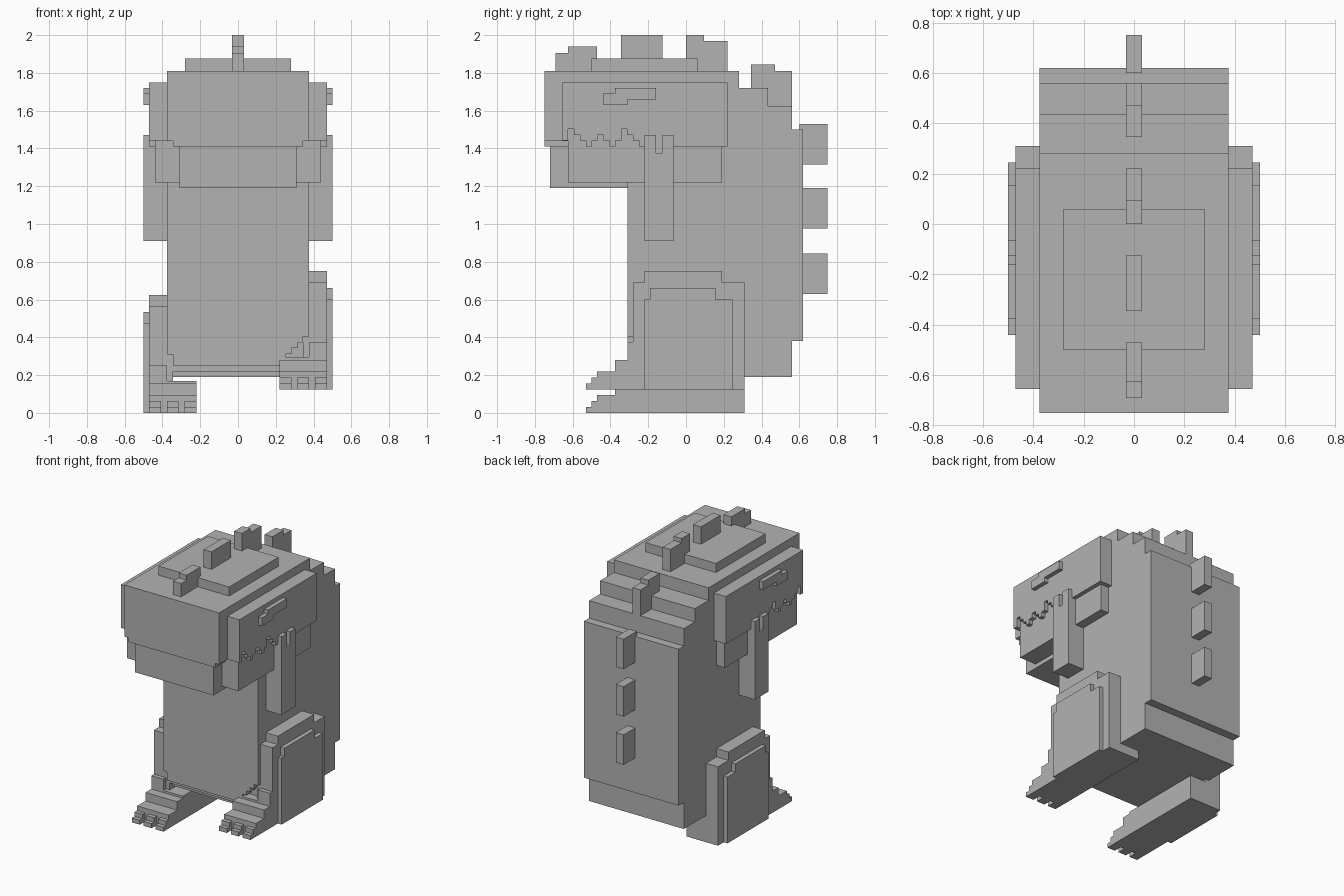
import bpy
import bmesh
from mathutils import Vector

cube = bpy.data.objects.get("Cube")
if cube:
    bpy.data.objects.remove(cube, do_unlink=True)

V = 1 / 32  # block size

grey = bpy.data.materials.new("plain grey")
grey.use_nodes = True
grey.diffuse_color = (0.45, 0.45, 0.45, 1)
grey.node_tree.nodes["Principled BSDF"].inputs["Base Color"].default_value = (0.45, 0.45, 0.45, 1)


def finish(name, bm):
    bmesh.ops.recalc_face_normals(bm, faces=bm.faces)
    mesh = bpy.data.meshes.new(name)
    bm.to_mesh(mesh)
    bm.free()
    mesh.materials.append(grey)
    obj = bpy.data.objects.new(name, mesh)
    bpy.context.collection.objects.link(obj)
    return obj


def slab(name, axis, outline, lo, hi):
    """Extrude an outline along x (outline in y, z) or y (outline in x, z)."""
    bm = bmesh.new()
    if axis == "x":
        points, step = [(lo, a, b) for a, b in outline], Vector((hi - lo, 0, 0))
    else:
        points, step = [(a, lo, b) for a, b in outline], Vector((0, hi - lo, 0))
    face = bm.faces.new([bm.verts.new(p) for p in points])
    new = bmesh.ops.extrude_face_region(bm, geom=[face])["geom"]
    bmesh.ops.translate(bm, vec=step, verts=[v for v in new if isinstance(v, bmesh.types.BMVert)])
    return finish(name, bm)


def box(name, x, y, z):
    return slab(name, "x", [(y[0], z[0]), (y[1], z[0]), (y[1], z[1]), (y[0], z[1])], x[0], x[1])


def side_slab(name, s, outline, lo, hi):
    return slab(name, "x", outline, s * lo, s * hi)


def steps(start, tops, base):
    """Outline of a staircase: tops are (end, height) pairs above a flat base."""
    pts, at = [(start, base)], start
    for end, top in tops:
        pts += [(at, top), (end, top)]
        at = end
    return pts + [(at, base)]


# Body with stepped upper back and bevelled lower front
W = 0.375
slab("body", "x", [(-0.25, 0.19), (0.56, 0.19), (0.56, 0.38), (0.62, 0.38), (0.62, 1.5),
                   (0.56, 1.5), (0.56, 1.625), (0.435, 1.625), (0.435, 1.72), (0.28, 1.72),
                   (0.28, 1.81), (-0.25, 1.81)], -W, W)
belly = [(-W, 1.45), (-W, 0.31), (-W + V, 0.31), (-W + V, 0.25), (0.22, 0.25)]
for i in range(5):
    belly += [(0.22 + i * V, 0.28 + i * V), (0.22 + (i + 1) * V, 0.28 + i * V)]
slab("belly", "y", belly + [(W, 0.44), (W, 1.45)], -0.31, -0.25)
box("belly_edge", (-W, W), (-0.28, -0.25), (0.22, 0.25))

# Head, jaw and crown
slab("head", "y", [(-W, 1.81), (-W, 1.44), (-W + V, 1.44), (-W + V, 1.41),
                   (W - V, 1.41), (W - V, 1.44), (W, 1.44), (W, 1.81)], -0.75, 0.0)
box("jaw", (-0.31, 0.31), (-0.72, 0.1), (1.19, 1.41))
box("jaw_sides", (-0.44, 0.44), (-0.625, 0.19), (1.22, 1.52))
box("crown", (-0.28, 0.28), (-0.5, 0.06), (1.81, 1.875))

# Cheek plates with ragged teeth, brows and arms
teeth = [1, 3, 2, 1, 0, 1, 2, 1, 0, 1, 3, 2, 1, 0]
cheek = [(0.22, 1.41), (0.22, 1.75), (-0.655, 1.75)]
for i, t in enumerate(teeth):
    z = 1.41 + t * V
    cheek += [(-0.655 + i * V, z), (-0.655 + (i + 1) * V, z)]
brow = [(-0.44, 1.63), (-0.31, 1.63), (-0.31, 1.66), (-0.16, 1.66),
        (-0.16, 1.72), (-0.375, 1.72), (-0.375, 1.69), (-0.44, 1.69)]
arm = [(-0.22, 0.91), (-0.065, 0.91), (-0.065, 1.47), (-0.125, 1.47),
       (-0.125, 1.375), (-0.16, 1.375), (-0.16, 1.47), (-0.22, 1.47)]
for side, s in (("left", 1), ("right", -1)):
    side_slab(side + "_cheek", s, cheek, 0.36, 0.47)
    side_slab(side + "_brow", s, brow, 0.46, 0.5)
    box(side + "_arm", (s * 0.36, s * 0.47), (-0.22, -0.065), (0.91, 1.47))
    side_slab(side + "_hand", s, arm, 0.465, 0.5)

# Legs: the left one is lifted
for side, s, up in (("left", 1, 0.125), ("right", -1, 0)):
    thigh = steps(-0.28, [(-0.22, up + 0.565), (0.19, up + 0.625), (0.31, up + 0.565)], up)
    side_slab(side + "_thigh", s, thigh, 0.345, 0.47)
    plate = steps(-0.22, [(-0.19, up + 0.475), (0.155, up + 0.535), (0.245, up + 0.475)], up)
    side_slab(side + "_thigh_plate", s, plate, 0.46, 0.5)
    box(side + "_shin", (s * 0.375, s * 0.47), (-0.31, -0.27), (up, up + 0.25))
    foot = steps(-0.47, [(-0.375, up + 0.095), (-0.31, up + 0.155), (0.31, up + 0.17)], up)
    side_slab(side + "_foot", s, foot, 0.22, 0.47)
    toe = steps(-0.53, [(-0.5, up + V), (-0.46, up + 2 * V)], up)
    for i in range(3):
        x = 0.22 + i * 3 * V
        side_slab(f"{side}_toe_{i + 1}", s, toe, x, x + 2 * V)

# Row of spines over the head and down the back
spines = [steps(-0.69, [(-0.625, 1.905), (-0.47, 1.94)], 1.8),
          steps(-0.345, [(-0.125, 2.0)], 1.86),
          steps(0.0, [(0.065, 2.0), (0.095, 2.0), (0.22, 1.97)], 1.8),
          steps(0.345, [(0.47, 1.845), (0.56, 1.81)], 1.62)]
for z in (0.63, 0.975, 1.315):
    spines.append(steps(0.6, [(0.75, z + 0.215)], z))
for i, outline in enumerate(spines):
    slab(f"spine_{i + 1}", "x", outline, -V, V)
